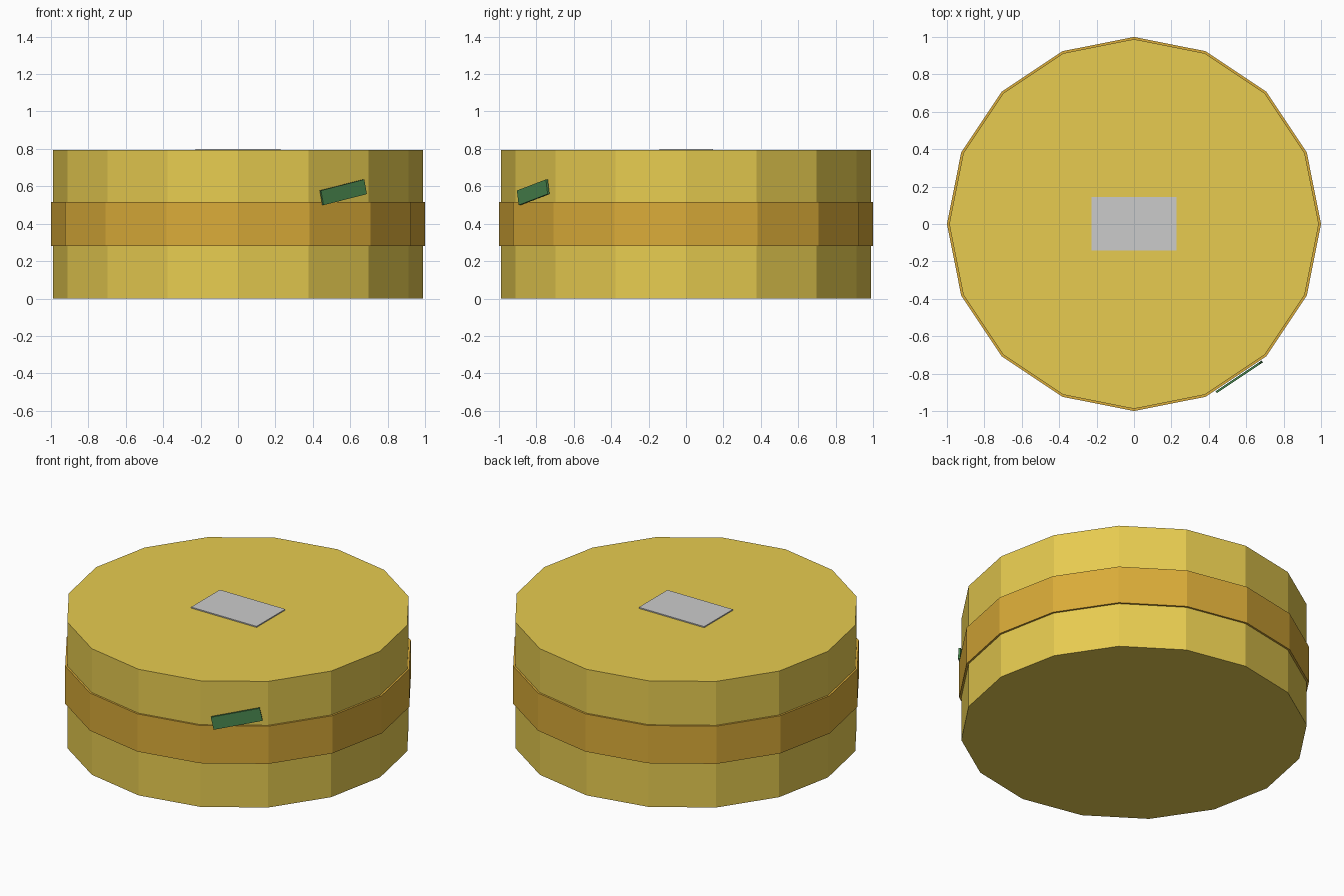
import bpy
from math import radians

if "Cube" in bpy.data.objects:
    bpy.data.objects.remove(bpy.data.objects["Cube"])


def paint(obj, name, color):
    mat = bpy.data.materials.new(name)
    mat.diffuse_color = (*color, 1)
    mat.use_nodes = True
    mat.node_tree.nodes["Principled BSDF"].inputs["Base Color"].default_value = mat.diffuse_color
    obj.data.materials.append(mat)


def drum(name, radius, z0, z1):
    bpy.ops.mesh.primitive_cylinder_add(vertices=16, radius=radius, depth=z1 - z0,
                                        location=(0, 0, (z0 + z1) / 2))
    obj = bpy.context.object
    obj.name = name
    return obj


def plate(name, size, location, rotation=(0, 0, 0)):
    bpy.ops.mesh.primitive_cube_add(size=1, location=location, rotation=rotation)
    obj = bpy.context.object
    obj.name = name
    obj.scale = size
    bpy.ops.object.transform_apply(location=False, rotation=False, scale=True)
    return obj


# Sixteen-sided body and slightly wider band
body = drum("body", 0.988, 0, 0.793)
paint(body, "yellow", (0.80, 0.60, 0.08))
band = drum("band", 1.0, 0.28, 0.517)
paint(band, "amber", (0.70, 0.41, 0.04))

# Flat label on top
plate("top_label", (0.455, 0.285, 0.014), (0, 0.002, 0.793))

# Tilted sticker lying just off one side face
sticker = plate("side_sticker", (0.285, 0.012, 0.08), (0.563, -0.817, 0.568),
                (0, radians(-12), radians(33.75)))
paint(sticker, "green", (0.07, 0.25, 0.08))
